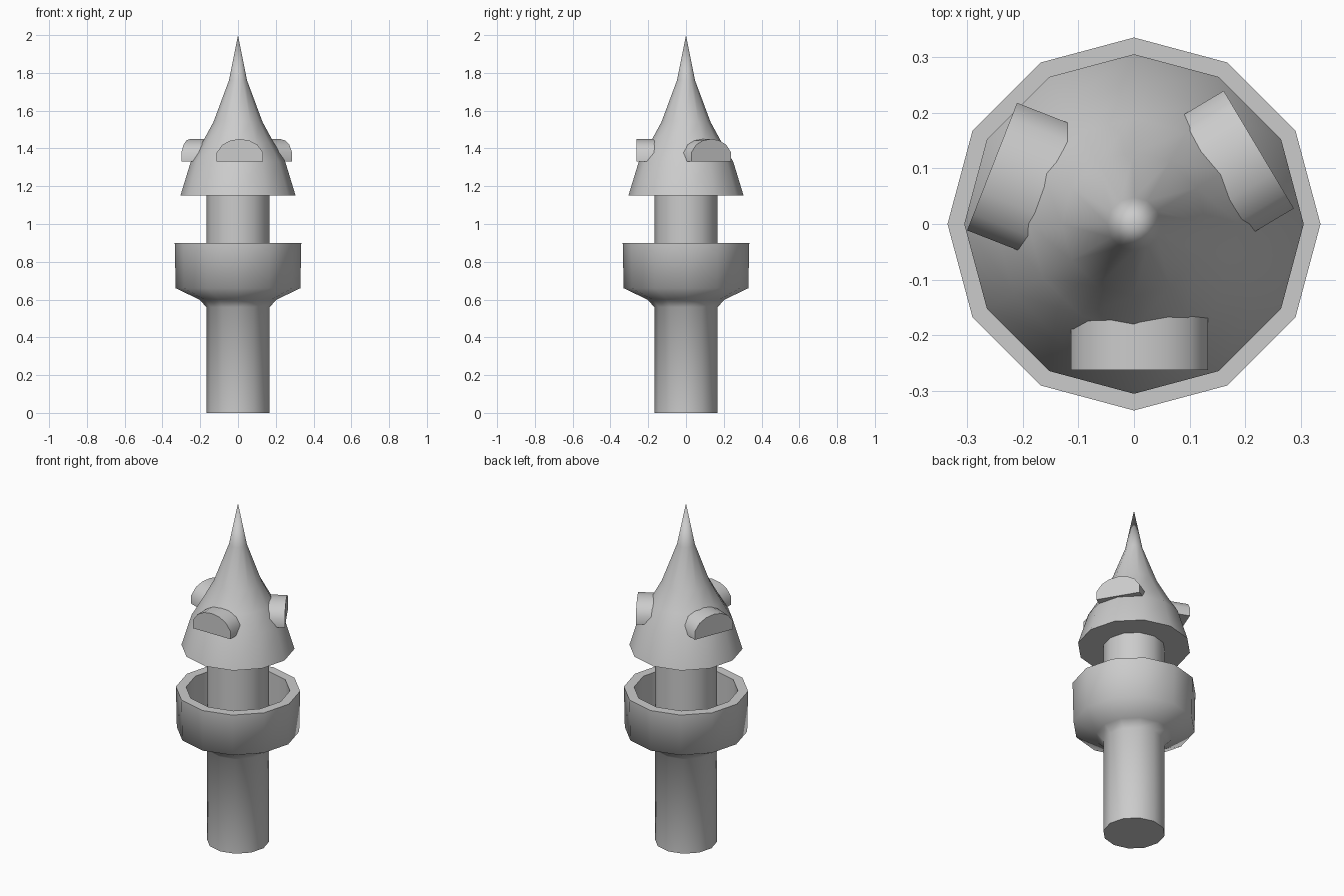
import bpy, bmesh, math
from mathutils import Matrix

if "Cube" in bpy.data.objects:
    bpy.data.objects.remove(bpy.data.objects["Cube"])

SIDES = 12


def finish(name, bm, angle=72):
    bmesh.ops.recalc_face_normals(bm, faces=bm.faces)
    me = bpy.data.meshes.new(name)
    bm.to_mesh(me)
    bm.free()
    ob = bpy.data.objects.new(name, me)
    bpy.context.collection.objects.link(ob)
    bpy.ops.object.select_all(action='DESELECT')
    ob.select_set(True)
    bpy.context.view_layer.objects.active = ob
    bpy.ops.object.shade_smooth_by_angle(angle=math.radians(angle))
    return ob


def lathe(name, profile):
    """Revolve (radius, z) points around z; radius 0 makes a pole."""
    bm = bmesh.new()
    rings = []
    for r, z in profile:
        if r == 0:
            rings.append([bm.verts.new((0, 0, z))] * SIDES)
        else:
            rings.append([bm.verts.new((r * math.cos(2 * math.pi * i / SIDES),
                                        r * math.sin(2 * math.pi * i / SIDES), z))
                          for i in range(SIDES)])
    for a, b in zip(rings, rings[1:]):
        for i in range(SIDES):
            j = (i + 1) % SIDES
            quad = list(dict.fromkeys([a[i], a[j], b[j], b[i]]))
            bm.faces.new(quad)
    return finish(name, bm)


# tower shaft flaring into the hollow balcony, then the upper shaft
lathe("tower_body", [(0, 0), (0.167, 0), (0.167, 0.56), (0.205, 0.60), (0.33, 0.66),
                     (0.335, 0.90), (0.28, 0.90), (0.28, 0.70), (0.167, 0.70),
                     (0.167, 1.15)])

# pointed, flared roof with closed underside
lathe("roof", [(0, 1.15), (0.305, 1.15), (0.25, 1.33), (0.19, 1.43),
               (0.13, 1.54), (0.048, 1.76), (0, 2.0)])


# rounded dormers let into the roof
def dormer(name, direction, distance, shift):
    half = [(0.123, 1.33), (0.123, 1.378), (0.092, 1.42), (0.05, 1.442)]
    outline = half + [(0, 1.45)] + [(-x, z) for x, z in reversed(half)]
    bm = bmesh.new()
    face = bm.faces.new([bm.verts.new((x + shift, -distance, z)) for x, z in outline])
    ext = bmesh.ops.extrude_face_region(bm, geom=[face], use_keep_orig=True)
    moved = [g for g in ext["geom"] if isinstance(g, bmesh.types.BMVert)]
    bmesh.ops.translate(bm, verts=moved, vec=(0, 0.13, 0))
    bm.transform(Matrix.Rotation(math.radians(direction + 90), 4, 'Z'))
    return finish(name, bm, 50)


dormer("front_dormer", -90, 0.262, 0.01)
dormer("right_dormer", 30.8, 0.261, 0)
dormer("left_dormer", 158.6, 0.275, -0.003)
